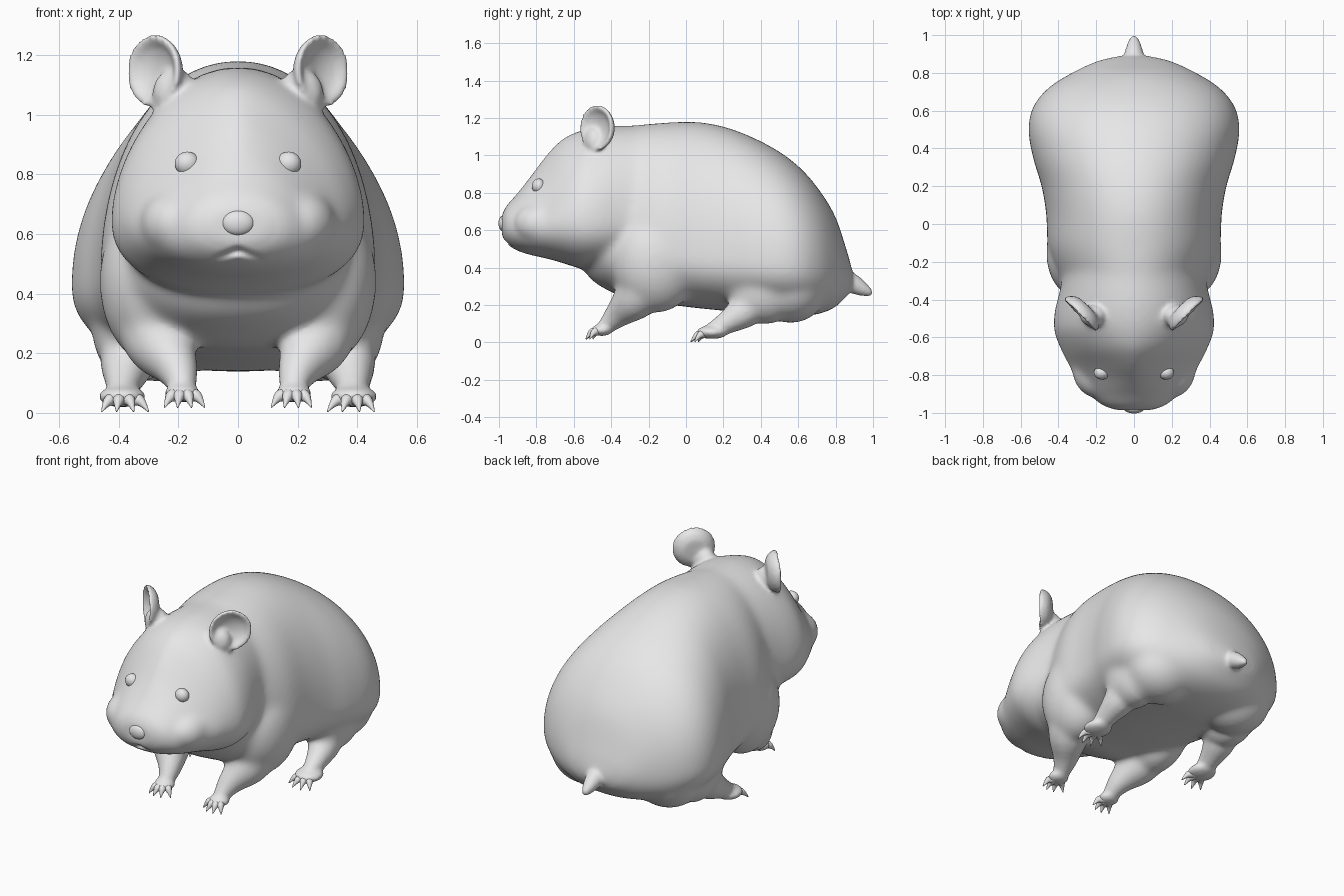
import bpy, bmesh, math
from mathutils import Vector, Matrix
from mathutils.bvhtree import BVHTree

if "Cube" in bpy.data.objects:
    bpy.data.objects.remove(bpy.data.objects["Cube"])

grey = bpy.data.materials.new("soft grey")
grey.diffuse_color = (0.8, 0.8, 0.8, 1)
grey.use_nodes = True
grey.node_tree.nodes["Principled BSDF"].inputs["Base Color"].default_value = grey.diffuse_color


def finish(bm, name):
    bmesh.ops.recalc_face_normals(bm, faces=bm.faces[:])
    me = bpy.data.meshes.new(name)
    bm.to_mesh(me)
    bm.free()
    ob = bpy.data.objects.new(name, me)
    bpy.context.collection.objects.link(ob)
    me.materials.append(grey)
    me.shade_smooth()
    return ob


def skin_rings(bm, rings):
    """Bridge rings of points into a closed shell."""
    rows = [[bm.verts.new(p) for p in r] for r in rings]
    n = len(rows[0])
    for a, b in zip(rows, rows[1:]):
        for i in range(n):
            j = (i + 1) % n
            bm.faces.new((a[i], a[j], b[j], b[i]))
    caps = [bm.faces.new(rows[0][::-1]), bm.faces.new(rows[-1])]
    bmesh.ops.triangulate(bm, faces=caps)


def spline(rows, steps=5):
    """Smoothly interpolate rows of numbers."""
    out = []
    for i in range(len(rows) - 1):
        p0, p1 = rows[max(i - 1, 0)], rows[i]
        p2, p3 = rows[i + 1], rows[min(i + 2, len(rows) - 1)]
        for k in range(steps):
            t = k / steps
            out.append([0.5 * (2 * b + (c - a) * t + (2 * a - 5 * b + 4 * c - d) * t * t
                               + (3 * b - a - 3 * c + d) * t ** 3)
                        for a, b, c, d in zip(p0, p1, p2, p3)])
    return out + [list(rows[-1])]


def loft(bm, rows, n=56):
    """Rows: y, bottom z, widest z, top z, half width, roundness of the upper half."""
    rings = []
    for y, zb, zc, zt, w, e in spline(rows):
        ring = []
        for i in range(n):
            a = 2 * math.pi * i / n
            c, s = math.cos(a), math.sin(a)
            p = 2 / (e if s > 0 else 2.2)
            h = (zt - zc) if s > 0 else (zc - zb)
            ring.append((math.copysign(abs(c) ** p, c) * w, y,
                         zc + math.copysign(abs(s) ** p, s) * h))
        rings.append(ring)
    skin_rings(bm, rings)


def tube(bm, rows, n=14, steps=4):
    """Rows: x, y, z, radius."""
    pts = spline(rows, steps)
    rings = []
    for i, p in enumerate(pts):
        q0, q1 = pts[max(i - 1, 0)], pts[min(i + 1, len(pts) - 1)]
        d = Vector(q1[:3]) - Vector(q0[:3])
        m = d.to_track_quat('Z', 'Y').to_matrix()
        rings.append([Vector(p[:3]) + m @ Vector((math.cos(2 * math.pi * k / n) * p[3],
                                                  math.sin(2 * math.pi * k / n) * p[3], 0))
                      for k in range(n)])
    skin_rings(bm, rings)


def ball(bm, c, r):
    bmesh.ops.create_uvsphere(bm, u_segments=32, v_segments=20, radius=1,
                              matrix=Matrix.Translation(c) @ Matrix.Diagonal((*r, 1)))


def flip(rows, s):
    return [(r[0] * s, *r[1:]) for r in rows]


def ramp(v, lo, hi):
    return min(1, max(0, (v - lo) / (hi - lo)))


bm = bmesh.new()
# torso
loft(bm, [(-.57, .42, .60, .90, .12, 2), (-.50, .33, .55, 1.08, .27, 2),
          (-.40, .27, .50, 1.14, .355, 2), (-.28, .22, .48, 1.16, .40, 2.05),
          (-.12, .205, .46, 1.175, .455, 2.1), (.05, .185, .45, 1.18, .465, 2.1),
          (.20, .17, .44, 1.155, .49, 2.1), (.35, .155, .43, 1.10, .535, 2.1),
          (.50, .14, .42, 1.02, .56, 2.1), (.62, .14, .41, .925, .535, 2.1),
          (.72, .155, .40, .805, .455, 2.1), (.80, .19, .38, .67, .33, 2),
          (.86, .25, .36, .49, .20, 2), (.89, .30, .34, .38, .07, 2)])
# head
loft(bm, [(-.985, .575, .625, .68, .09, 2), (-.96, .53, .62, .73, .165, 2),
          (-.90, .49, .61, .80, .24, 1.75), (-.82, .465, .62, .905, .305, 1.45),
          (-.75, .45, .63, 1.0, .345, 1.42), (-.66, .425, .64, 1.09, .39, 1.6),
          (-.56, .395, .64, 1.135, .425, 1.8), (-.46, .395, .64, 1.155, .42, 1.9),
          (-.36, .42, .64, 1.16, .395, 2), (-.20, .50, .66, 1.16, .36, 2)])
# tail
tube(bm, [(0, .82, .34, .05), (0, .88, .32, .054), (0, .93, .293, .044),
          (0, .975, .27, .027), (0, .998, .262, .013)])

ear_profile = [(.004, -.045), (.07, -.042), (.104, -.022), (.124, .01), (.122, .026),
               (.104, .022), (.08, .0), (.04, -.014), (.004, -.018)]
ear_at = Vector((.272, -.468, 1.146))
for s in (1, -1):
    # cheek
    ball(bm, (s * .20, -.76, .635), (.13, .16, .12))
    # shoulder and front leg
    ball(bm, (s * .28, -.16, .44), (.185, .24, .28))
    tube(bm, flip([(.30, -.15, .38, .13), (.265, -.26, .25, .125), (.21, -.355, .16, .08),
                   (.19, -.41, .105, .054), (.187, -.455, .06, .036)], s))
    ball(bm, (s * .187, -.45, .066), (.06, .058, .032))
    # haunch, hind leg and foot
    ball(bm, (s * .27, .56, .30), (.22, .20, .197))
    ball(bm, (s * .345, .42, .28), (.145, .20, .18))
    tube(bm, flip([(.34, .42, .26, .10), (.37, .32, .175, .095), (.382, .23, .115, .068),
                   (.388, .15, .07, .046), (.388, .10, .05, .034)], s))
    ball(bm, (s * .388, .14, .055), (.08, .085, .036))
    # ear dish and its root
    m = Vector((s, -1, .05)).to_track_quat('Z', 'Y').to_matrix().to_4x4()
    c = Vector((s * ear_at.x, ear_at.y, ear_at.z))
    skin_rings(bm, [[c + m @ Vector((r * math.cos(k * math.pi / 18),
                                     r * math.sin(k * math.pi / 18), h)) for k in range(36)]
                    for r, h in ear_profile])
    ball(bm, (s * .212, -.485, 1.07), (.075, .06, .085))

# merge everything into one soft skin, softening the trunk more than ears, tail and feet
body = finish(bm, "body")
bpy.context.view_layer.objects.active = body
body.select_set(True)
rm = body.modifiers.new("merge", 'REMESH')
rm.mode = 'VOXEL'
rm.voxel_size = .011
rm.use_smooth_shade = True
sm = body.modifiers.new("soften", 'SMOOTH')
sm.factor, sm.iterations = .5, 8
for mod in ("merge", "soften"):
    bpy.ops.object.modifier_apply(modifier=mod)
trunk = body.vertex_groups.new(name="trunk")
for v in body.data.vertices:
    x, y, z = v.co
    w = ramp(z, .10, .24) if y < .48 else 1
    w *= ramp((Vector((abs(x), y, z)) - ear_at).length, .125, .20)
    w *= ramp(y, -1.0, -.75) * (1 - ramp(y, .84, .87))
    trunk.add([v.index], w, 'REPLACE')
sm = body.modifiers.new("soften_trunk", 'SMOOTH')
sm.factor, sm.iterations, sm.vertex_group = .5, 55, "trunk"
bpy.ops.object.modifier_apply(modifier="soften_trunk")

# mouth crease
for v in body.data.vertices:
    x, y, z = v.co
    if y < -.8 and abs(x) < .09:
        d = abs(z - (.545 - .35 * abs(x)))
        v.co.y += .024 * max(0, 1 - d / .02) * (1 - abs(x) / .09)
body.data.shade_smooth()
if not body.data.materials:
    body.data.materials.append(grey)

# eyes and nose sit on the face
tree = BVHTree.FromObject(body, bpy.context.evaluated_depsgraph_get())


def face_y(x, z):
    hit = tree.ray_cast(Vector((x, -2, z)), Vector((0, 1, 0)))[0]
    return hit.y if hit else -.78


for s, side in ((1, "right"), (-1, "left")):
    bm = bmesh.new()
    ball(bm, (s * .17, face_y(s * .17, .836) + .012, .836), (.042, .036, .04))
    finish(bm, side + "_eye")
bm = bmesh.new()
ball(bm, (0, face_y(0, .637) + .008, .637), (.054, .026, .042))
finish(bm, "nose")

# clawed toes
for foot, cx, cy, k, lift, angles in (("front", .187, -.445, .82, .016, (-55, -20, 10, 40)),
                                      ("hind", .388, .135, 1.0, .002, (-52, -20, 10, 38))):
    for s, side in ((1, "right"), (-1, "left")):
        bm = bmesh.new()
        for a in angles:
            dx, dy = math.sin(math.radians(a)), -math.cos(math.radians(a))
            tube(bm, flip([(cx + dx * r * k, cy + dy * r * k, z + lift, t)
                           for r, z, t in ((.02, .045, .024), (.065, .042, .021),
                                           (.088, .028, .013), (.112, .002, .002))], s), n=10)
        finish(bm, f"{foot}_{side}_toes")
